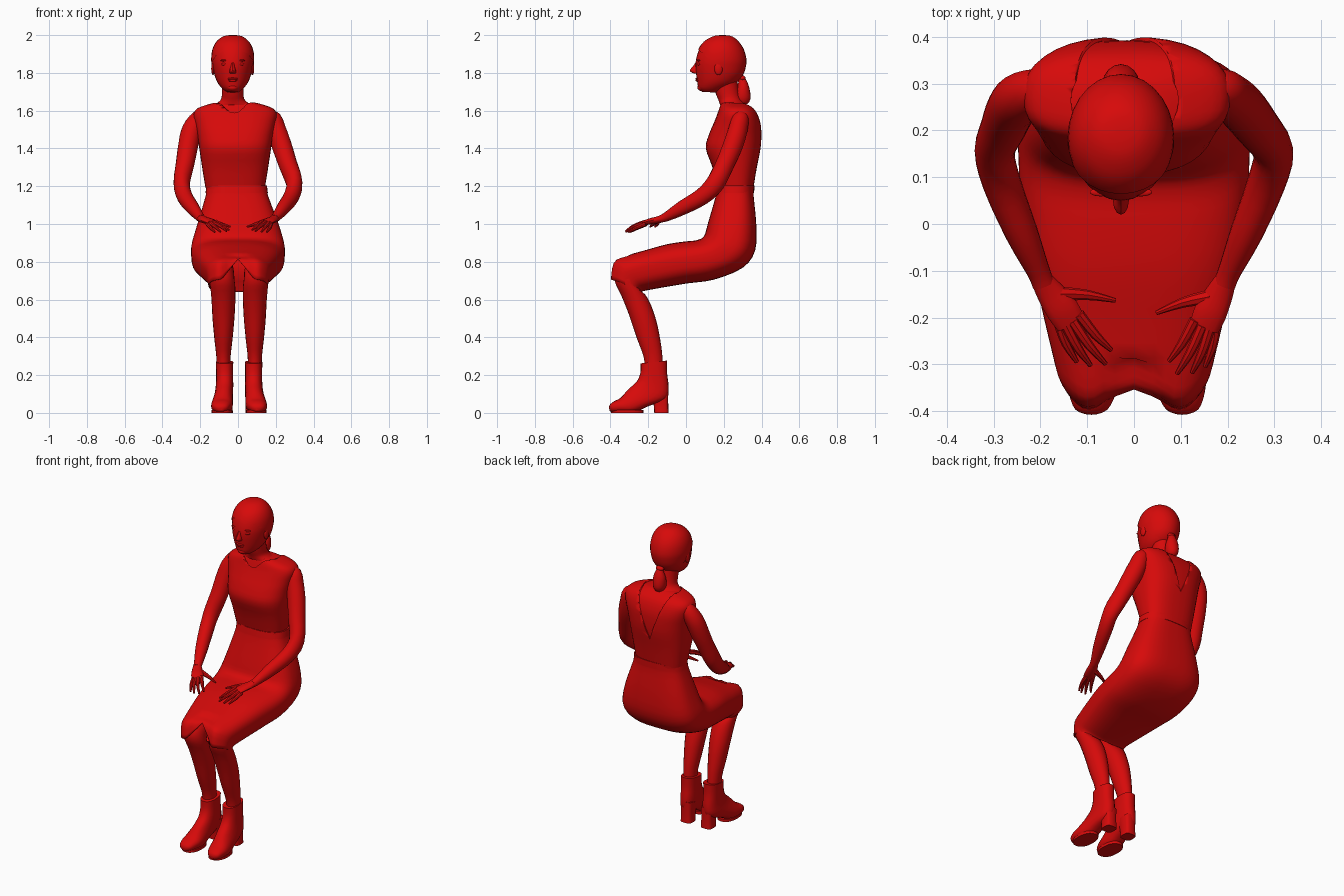
import bpy, bmesh, math
from mathutils import Vector, Matrix

cube = bpy.data.objects.get("Cube")
if cube:
    bpy.data.objects.remove(cube, do_unlink=True)

red = bpy.data.materials.new("red")
red.use_nodes = True
RED = (0.68, 0.003, 0.003, 1)
red.diffuse_color = RED
red.node_tree.nodes["Principled BSDF"].inputs["Base Color"].default_value = RED


def finish(name, bm, angle=40):
    """Turn a bmesh into a smooth-shaded red object."""
    bmesh.ops.recalc_face_normals(bm, faces=bm.faces)
    me = bpy.data.meshes.new(name)
    bm.to_mesh(me)
    bm.free()
    me.materials.append(red)
    ob = bpy.data.objects.new(name, me)
    bpy.context.collection.objects.link(ob)
    bpy.ops.object.select_all(action='DESELECT')
    ob.select_set(True)
    bpy.context.view_layer.objects.active = ob
    bpy.ops.object.shade_smooth_by_angle(angle=math.radians(angle))
    return ob


def smooth_rows(rows, steps):
    """Catmull-Rom interpolation of equal-length tuples."""
    out = []
    for i in range(len(rows) - 1):
        p0, p1, p2, p3 = (rows[max(i - 1, 0)], rows[i], rows[i + 1],
                          rows[min(i + 2, len(rows) - 1)])
        for k in range(steps):
            t = k / steps
            out.append([0.5 * (2 * b + (c - a) * t + (2 * a - 5 * b + 4 * c - d) * t * t
                               + (3 * b - a - 3 * c + d) * t ** 3)
                        for a, b, c, d in zip(p0, p1, p2, p3)])
    return out + [list(rows[-1])]


def skin(sections, caps=(True, True)):
    """Bridge consecutive closed sections with quads."""
    bm = bmesh.new()
    loops = [[bm.verts.new(p) for p in s] for s in sections]
    n = len(loops[0])
    for a, b in zip(loops, loops[1:]):
        for i in range(n):
            bm.faces.new((a[i], a[(i + 1) % n], b[(i + 1) % n], b[i]))
    for cap, loop in zip(caps, (loops[0], loops[-1])):
        if cap:
            bm.faces.new(loop)
    return bm


def oval(n, p):
    """Unit superellipse points."""
    pts = []
    for i in range(n):
        c, s = math.cos(math.tau * i / n), math.sin(math.tau * i / n)
        pts.append((math.copysign(abs(c) ** (2 / p), c), math.copysign(abs(s) ** (2 / p), s)))
    return pts


def loft(rings, x=0.0, n=28, p=2.0, steps=3, caps=(True, True)):
    """Rings are (front y, front z, back y, back z, half width, x offset)."""
    rings = [tuple(r) + (0,) * (6 - len(r)) for r in rings]
    sections = []
    for fy, fz, by, bz, a, dx in smooth_rows(rings, steps):
        sections.append([(x + dx + a * c, (fy + by) / 2 + s * (by - fy) / 2,
                          (fz + bz) / 2 + s * (bz - fz) / 2) for c, s in oval(n, p)])
    return skin(sections, caps)


def tube(points, n=14, steps=3):
    """Points are (x, y, z, half width, half thickness) along a limb."""
    rows = smooth_rows(points, steps)
    sections = []
    for i, r in enumerate(rows):
        t = Vector(rows[min(i + 1, len(rows) - 1)][:3]) - Vector(rows[max(i - 1, 0)][:3])
        t.normalize()
        u = t.cross(Vector((0, 0, 1))).normalized()
        v = u.cross(t)
        sections.append([Vector(r[:3]) + u * r[3] * c + v * r[4] * s for c, s in oval(n, 2)])
    return skin(sections)


def ball(name, loc, size):
    bm = bmesh.new()
    bmesh.ops.create_uvsphere(bm, u_segments=14, v_segments=10, radius=1)
    for v in bm.verts:
        v.co = Vector([l + s * c for l, s, c in zip(loc, size, v.co)])
    return finish(name, bm)


# Skirt bending over the lap, with an open hem parted between the knees
skirt = loft([(.165, 1.20, .36, 1.20, .158, -.008), (.158, 1.15, .358, 1.15, .165, -.006),
              (.115, 1.0, .372, 1.0, .215), (.095, .935, .366, .86, .244),
              (.055, .914, .30, .768, .248), (0, .908, .15, .706, .243),
              (-.1, .893, .01, .686, .225), (-.22, .86, -.1, .668, .20),
              (-.315, .832, -.19, .652, .178), (-.368, .80, -.225, .645, .166),
              (-.384, .71, -.235, .64, .156)], p=2.8, n=48, caps=(True, False))
for v in skirt.verts:
    if v.co.y < -.29:
        dip = max(0, 1 - abs(v.co.x) / .085)
        knee = math.exp(-((abs(v.co.x) - .105) / .04) ** 2)
        v.co.y += dip * .03 - knee * .022 * min(1, (-.29 - v.co.y) / .05)
        v.co.z += dip * max(0, .82 - v.co.z) * .95
skirt_ob = finish("skirt", skirt, 50)
mod = skirt_ob.modifiers.new("cloth thickness", 'SOLIDIFY')
mod.thickness = .006

finish("waistband", loft([(.163, 1.205, .362, 1.205, .160), (.157, 1.165, .361, 1.165, .165)],
                         x=-.007, p=2.5, n=36))

# Upper body: skin underneath, bodice over it with a round neckline and a back V
torso = [(.17, 1.19, .357, 1.19, .157), (.14, 1.3, .375, 1.3, .175),
         (.105, 1.4, .395, 1.4, .19), (.12, 1.47, .40, 1.47, .2),
         (.145, 1.53, .397, 1.53, .213), (.165, 1.58, .382, 1.58, .221),
         (.175, 1.612, .362, 1.612, .2), (.182, 1.634, .335, 1.634, .14),
         (.187, 1.646, .315, 1.646, .09)]
finish("upper_body", loft([(r[0] + .007, r[1] - .005, r[2] - .007, r[3] - .005, r[4] - .007)
                           for r in torso], x=-.015, p=2.6, n=36))
bodice = finish("bodice", loft(torso, x=-.015, p=2.6, n=36))
wedge = [(-.02, 1.36), (.11, 1.70), (-.15, 1.70)]
cutters = {"back_opening": skin([[(x, y, z) for x, z in wedge] for y in (.26, .5)]),
           "neckline": loft([(.168, 1.55, .36, 1.55, .115), (.168, 1.75, .36, 1.75, .115)],
                            x=-.02, steps=1)}
for name, bm in cutters.items():
    cutter = finish(name + "_cutter", bm)
    cutter.hide_render = True
    cutter.hide_viewport = True
    mod = bodice.modifiers.new(name, 'BOOLEAN')
    mod.object = cutter
    mod.operation = 'DIFFERENCE'

# Neck and head
HX = -.028
finish("neck", loft([(.14, 1.76, .27, 1.77, .058), (.158, 1.69, .283, 1.69, .057),
                     (.172, 1.655, .30, 1.65, .067), (.18, 1.63, .325, 1.625, .11)], x=HX))
skull = [(.085, 1.70, .17, 1.695, .03), (.066, 1.718, .21, 1.715, .055),
         (.06, 1.75, .262, 1.745, .08), (.054, 1.79, .297, 1.785, .096),
         (.05, 1.83, .312, 1.83, .105), (.053, 1.87, .315, 1.87, .109),
         (.068, 1.92, .302, 1.92, .103), (.098, 1.962, .275, 1.962, .082),
         (.145, 1.99, .24, 1.99, .046), (.185, 1.997, .2, 1.997, .01)]
finish("head", loft(skull, x=HX))

# Hair cap, trimmed along the hairline from forehead to nape
hair = loft([(r[0] - .004, r[1] + .003, r[2] + .005, r[3] + .003, r[4] + .005) for r in skull], x=HX)
bmesh.ops.bisect_plane(hair, geom=hair.verts[:] + hair.edges[:] + hair.faces[:],
                       plane_co=(0, .165, 1.835), plane_no=(0, -.66, -.75), clear_outer=True)
finish("hair", hair)
finish("ponytail", loft([(.27, 1.775, .30, 1.79, .016), (.277, 1.75, .318, 1.765, .022),
                         (.268, 1.715, .335, 1.722, .037), (.258, 1.67, .342, 1.67, .038),
                         (.268, 1.64, .33, 1.64, .026), (.285, 1.63, .31, 1.63, .01)], x=HX, n=16))
ball("hair_tie", (HX, .298, 1.772), (.025, .018, .015))

# Face
finish("nose", loft([(.052, 1.858, .08, 1.858, .009), (.037, 1.835, .08, 1.835, .011),
                     (.020, 1.813, .08, 1.808, .017), (.036, 1.799, .08, 1.797, .015),
                     (.058, 1.795, .08, 1.794, .008)], x=HX, n=12))
ball("upper_lip", (HX, .061, 1.769), (.028, .011, .006))
ball("lower_lip", (HX, .062, 1.760), (.024, .011, .007))
ball("chin", (HX, .082, 1.722), (.028, .022, .018))
for side, s in (("left", 1), ("right", -1)):
    ball(side + "_eye", (HX + s * .042, .07, 1.846), (.018, .011, .008))
    ball(side + "_eyebrow", (HX + s * .043, .068, 1.866), (.024, .009, .005))
    ball(side + "_ear", (HX + s * .104, .172, 1.822), (.010, .022, .034))

# Limbs are built on the left and flipped for the right; the upper arms differ
upper_arm = {"left": [(.15, .285, 1.565, .035, .04), (.185, .287, 1.555, .045, .046),
                      (.203, .275, 1.5, .05, .052), (.23, .25, 1.42, .052, .054),
                      (.263, .208, 1.32, .049, .05)],
             "right": [(.165, .285, 1.565, .035, .04), (.205, .287, 1.557, .045, .046),
                       (.243, .27, 1.5, .054, .053), (.263, .245, 1.42, .053, .054),
                       (.280, .205, 1.32, .049, .05)]}
forearm = [(.298, .155, 1.215, .043, .05), (.282, .085, 1.145, .041, .045),
           (.24, -.02, 1.085, .035, .038), (.205, -.10, 1.04, .025, .025),
           (.193, -.13, 1.028, .024, .02)]
fingers = {"index_finger": [(.130, -.205, 1.012), (.103, -.255, .992), (.075, -.293, .968)],
           "middle_finger": [(.146, -.217, 1.010), (.120, -.275, .990), (.092, -.320, .962)],
           "ring_finger": [(.162, -.222, 1.006), (.145, -.275, .985), (.124, -.318, .958)],
           "little_finger": [(.175, -.215, 1.000), (.168, -.262, .980), (.152, -.305, .957)],
           "thumb": [(.165, -.155, 1.020), (.105, -.168, 1.003), (.048, -.190, .985)]}
for side, s in (("left", 1), ("right", -1)):
    def add(name, bm, turn=0):
        bmesh.ops.rotate(bm, verts=bm.verts, cent=(.195, -.13, 1.02),
                         matrix=Matrix.Rotation(math.radians(turn), 3, 'Z'))
        for v in bm.verts:
            v.co.x *= s
        finish(side + "_" + name, bm)

    turn = 0 if s > 0 else -10
    add("arm", tube(upper_arm[side] + forearm, n=18))
    add("palm", tube([(.198, -.115, 1.032, .022, .02), (.182, -.15, 1.022, .030, .018),
                      (.163, -.19, 1.014, .035, .016), (.150, -.222, 1.006, .032, .011)]), turn)
    for finger, pts in fingers.items():
        radii = (.016, .011, .005) if finger == "thumb" else (.012, .010, .005)
        add(finger, tube([(*p, r, r) for p, r in zip(pts, radii)], n=8), turn)

    # Both feet stand slightly to the left
    shift = s * .006
    add("leg", loft([(-.10, .83, -.06, .71, .07, .02), (-.28, .81, -.21, .68, .068, .012),
                     (-.365, .765, -.24, .65, .066, .008), (-.378, .70, -.215, .625, .066, .003),
                     (-.342, .62, -.185, .57, .063), (-.302, .52, -.155, .48, .058),
                     (-.262, .40, -.135, .38, .048), (-.225, .30, -.125, .30, .038),
                     (-.215, .22, -.12, .22, .036)], x=.083 + shift, n=20))
    add("boot", loft([(-.24, .262, -.10, .277, .046), (-.242, .21, -.10, .21, .045),
                      (-.262, .165, -.092, .135, .046), (-.305, .125, -.105, .075, .049, .004),
                      (-.335, .092, -.20, .035, .054, .01), (-.355, .074, -.27, .004, .057, .014),
                      (-.38, .062, -.335, .002, .051, .018), (-.402, .045, -.385, .004, .036, .02),
                      (-.408, .028, -.404, .01, .012, .02)], x=.077 + shift, n=20, p=2.4))
    add("boot_heel", loft([(-.19, .115, -.094, .13, .038), (-.172, .05, -.094, .05, .035),
                           (-.168, 0, -.092, 0, .037)], x=.07 + shift, n=16, p=3.5))
    add("boot_sole", loft([(-.398, .016, -.225, .016, .054), (-.398, 0, -.225, 0, .054)],
                          x=.091 + shift, n=20, p=2.3, steps=1))
